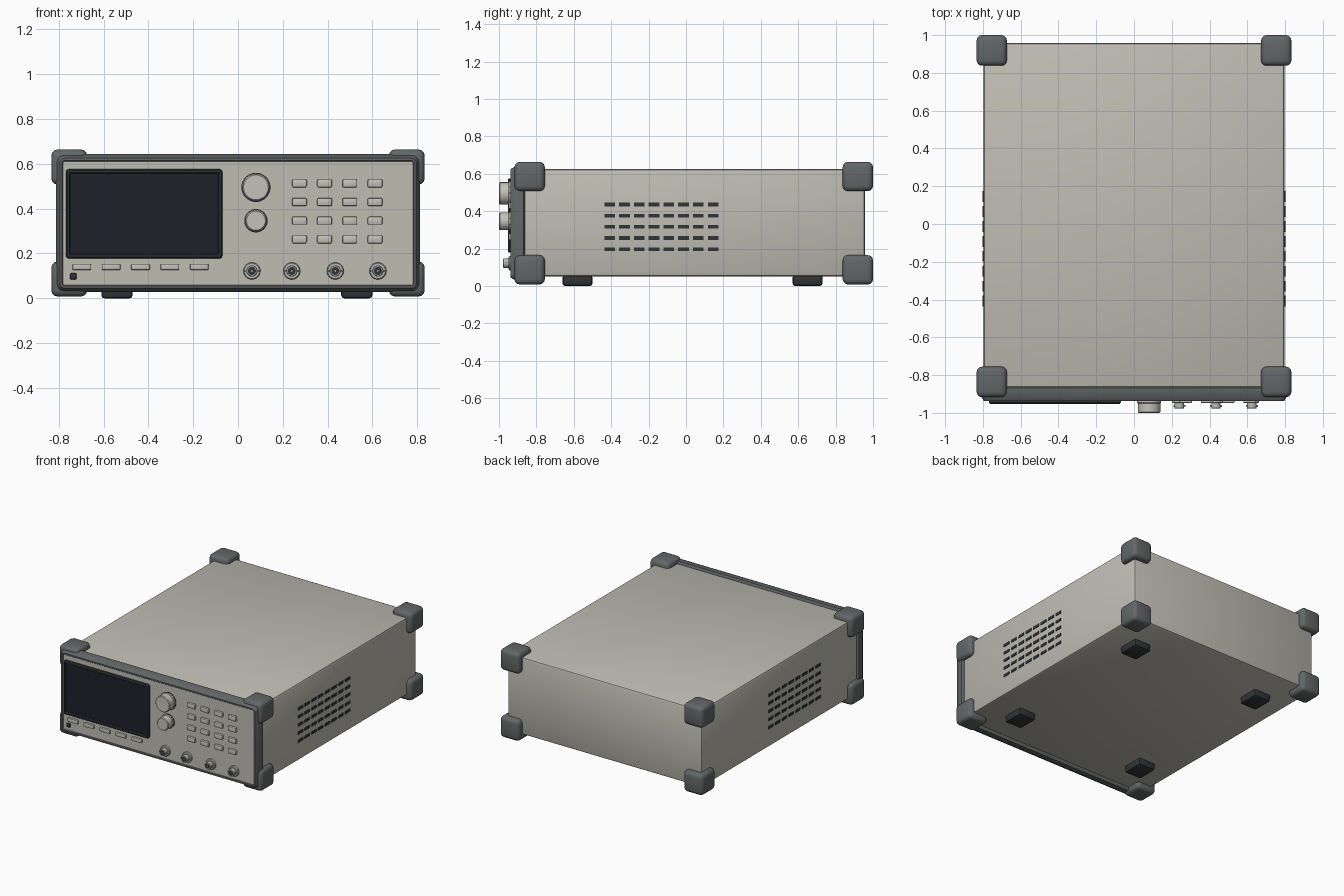
import bpy, bmesh, math
from mathutils import Matrix, Vector

if "Cube" in bpy.data.objects:
    bpy.data.objects.remove(bpy.data.objects["Cube"])


def mat(name, r, g, b):
    m = bpy.data.materials.new(name)
    m.diffuse_color = (r, g, b, 1)
    m.use_nodes = True
    m.node_tree.nodes["Principled BSDF"].inputs["Base Color"].default_value = m.diffuse_color
    return m


CASE = mat("warm_grey_case", 0.52, 0.51, 0.45)
GUARD = mat("dark_grey_guard", 0.125, 0.135, 0.135)
BLACK = mat("black_rubber", 0.03, 0.035, 0.037)
SCREEN = mat("screen_navy", 0.014, 0.014, 0.024)
KEY = mat("light_grey_key", 0.55, 0.54, 0.48)
METAL = mat("connector_metal", 0.5, 0.5, 0.46)


def finish(bm, name, material):
    bmesh.ops.recalc_face_normals(bm, faces=bm.faces)
    me = bpy.data.meshes.new(name)
    bm.to_mesh(me)
    bm.free()
    me.materials.append(material)
    ob = bpy.data.objects.new(name, me)
    bpy.context.collection.objects.link(ob)
    bpy.ops.object.select_all(action='DESELECT')
    ob.select_set(True)
    bpy.context.view_layer.objects.active = ob
    bpy.ops.object.shade_smooth_by_angle(angle=math.radians(35))
    return ob


def box(name, material, x, y, z, bevel=0.0, seg=2):
    """Bevelled box from (min, max) ranges."""
    bm = bmesh.new()
    bmesh.ops.create_cube(bm, size=1)
    for v in bm.verts:
        v.co = Vector([(r[0] + r[1]) / 2 + c * (r[1] - r[0]) for r, c in zip((x, y, z), v.co)])
    if bevel:
        bmesh.ops.bevel(bm, geom=bm.edges[:], offset=bevel, segments=seg,
                        profile=0.5, affect='EDGES', clamp_overlap=True)
    return finish(bm, name, material)


def plate(name, material, cx, cz, w, h, y, bevel=0.0, seg=2):
    """Box standing on the front panel, centred on (cx, cz)."""
    return box(name, material, (cx - w / 2, cx + w / 2), y, (cz - h / 2, cz + h / 2), bevel, seg)


def turned(name, material, cx, cz, profile, n=32):
    """Lathe a (radius, y) profile about the y direction."""
    bm = bmesh.new()
    rings = [[bm.verts.new((cx + r * math.cos(2 * math.pi * i / n), y,
                            cz + r * math.sin(2 * math.pi * i / n))) for i in range(n)]
             for r, y in profile]
    for a, b in zip(rings, rings[1:]):
        for i in range(n):
            bm.faces.new((a[i], a[(i + 1) % n], b[(i + 1) % n], b[i]))
    bm.faces.new(rings[0])
    bm.faces.new(rings[-1])
    return finish(bm, name, material)


def frame(name, material, cx, cz, loops):
    """Closed rectangular ring swept through (half_w, half_h, y, corner_radius) loops."""
    bm = bmesh.new()
    rings = []
    for hw, hh, y, rad in loops:
        ring = []
        for k, (sx, sz) in enumerate(((1, 1), (-1, 1), (-1, -1), (1, -1))):
            for s in range(5):
                a = math.pi / 2 * (k + s / 4)
                ring.append(bm.verts.new((cx + sx * (hw - rad) + rad * math.cos(a), y,
                                          cz + sz * (hh - rad) + rad * math.sin(a))))
        rings.append(ring)
    n = len(rings[0])
    for a, b in zip(rings, rings[1:] + rings[:1]):
        for i in range(n):
            bm.faces.new((a[i], a[(i + 1) % n], b[(i + 1) % n], b[i]))
    return finish(bm, name, material)


# Case, front bezel and recessed front panel
box("case", CASE, (-0.797, 0.797), (-0.88, 0.957), (0.05, 0.625), 0.018, 2)
frame("front_bezel", GUARD, 0, 0.335, [
    (0.80, 0.295, -0.86, 0.03), (0.813, 0.308, -0.868, 0.03), (0.813, 0.308, -0.905, 0.03),
    (0.795, 0.290, -0.938, 0.025), (0.785, 0.280, -0.938, 0.012), (0.779, 0.274, -0.93, 0.008),
    (0.779, 0.274, -0.86, 0.008)])
box("front_panel", CASE, (-0.785, 0.785), (-0.932, -0.87), (0.055, 0.615))

# Corner guards
for sx in (-1, 1):
    for yn, y in (("front", (-0.917, -0.755)), ("back", (0.838, 1.0))):
        for zn, z in (("lower", (0.008, 0.165)), ("upper", (0.507, 0.664))):
            side = "left" if sx < 0 else "right"
            box(f"corner_guard_{yn}_{zn}_{side}", GUARD,
                tuple(sorted((sx * 0.673, sx * 0.833))), y, z, 0.028, 3)

# Feet
for x in (-0.54, 0.53):
    for y in (-0.58, 0.65):
        box("foot", BLACK, (x - 0.07, x + 0.07), (y - 0.08, y + 0.08), (0, 0.06), 0.014, 2)

# Side vents: one mesh of thin slot plates on each side
for sx, side in ((-1, "left"), (1, "right")):
    bm = bmesh.new()
    for c in range(8):
        for r in range(5):
            m = Matrix.Translation((sx * 0.797, -0.408 + c * 0.079, 0.197 + r * 0.0597))
            bmesh.ops.create_cube(bm, size=1, matrix=m @ Matrix.Diagonal((0.009, 0.057, 0.02, 1)))
    finish(bm, "vent_slots_" + side, BLACK)

# Display
frame("screen_frame", BLACK, -0.419, 0.377, [
    (0.349, 0.199, -0.925, 0.012), (0.349, 0.199, -0.945, 0.012), (0.343, 0.193, -0.953, 0.01),
    (0.335, 0.184, -0.953, 0.004), (0.330, 0.178, -0.945, 0.002), (0.330, 0.178, -0.925, 0.002)])
plate("screen", SCREEN, -0.419, 0.377, 0.664, 0.36, (-0.946, -0.925))

# Soft keys, power switch and keypad
for i in range(5):
    plate("soft_key", KEY, -0.697 + i * 0.131, 0.14, 0.083, 0.028, (-0.946, -0.925), 0.005)
plate("power_switch", BLACK, -0.735, 0.098, 0.028, 0.028, (-0.944, -0.925), 0.004)
for i in range(4):
    for j in range(4):
        plate("keypad_key", KEY, 0.274 + i * 0.1125, 0.263 + j * 0.0833,
              0.066, 0.036, (-0.948, -0.925), 0.006)

# Rotary knobs with skirts
for z, r in ((0.495, 0.065), (0.346, 0.052)):
    turned("knob_skirt", BLACK, 0.08, z, [(r, -0.925), (r, -0.937)], 40)
    turned("knob", KEY, 0.08, z, [(r - 0.002, -0.936), (r - 0.002, -0.946), (r - 0.005, -0.95),
                                  (r - 0.005, -0.995), (r - 0.010, -1.0)], 40)

# Coaxial connectors: flange, hollow barrel, dark core, pin and bayonet lugs
for x in (0.062, 0.24, 0.434, 0.624):
    z = 0.122
    turned("connector_flange", METAL, x, z, [(0.038, -0.925), (0.038, -0.944), (0.034, -0.948)], 24)
    turned("connector_barrel", METAL, x, z, [(0.025, -0.94), (0.025, -0.975), (0.022, -0.978),
                                             (0.018, -0.978), (0.018, -0.97)], 24)
    turned("connector_core", BLACK, x, z, [(0.0178, -0.96), (0.0178, -0.974)], 24)
    turned("connector_pin", METAL, x, z, [(0.004, -0.96), (0.004, -0.977)], 12)
    for s in (-1, 1):
        plate("connector_lug", METAL, x + s * 0.027, z, 0.01, 0.01, (-0.968, -0.958))
